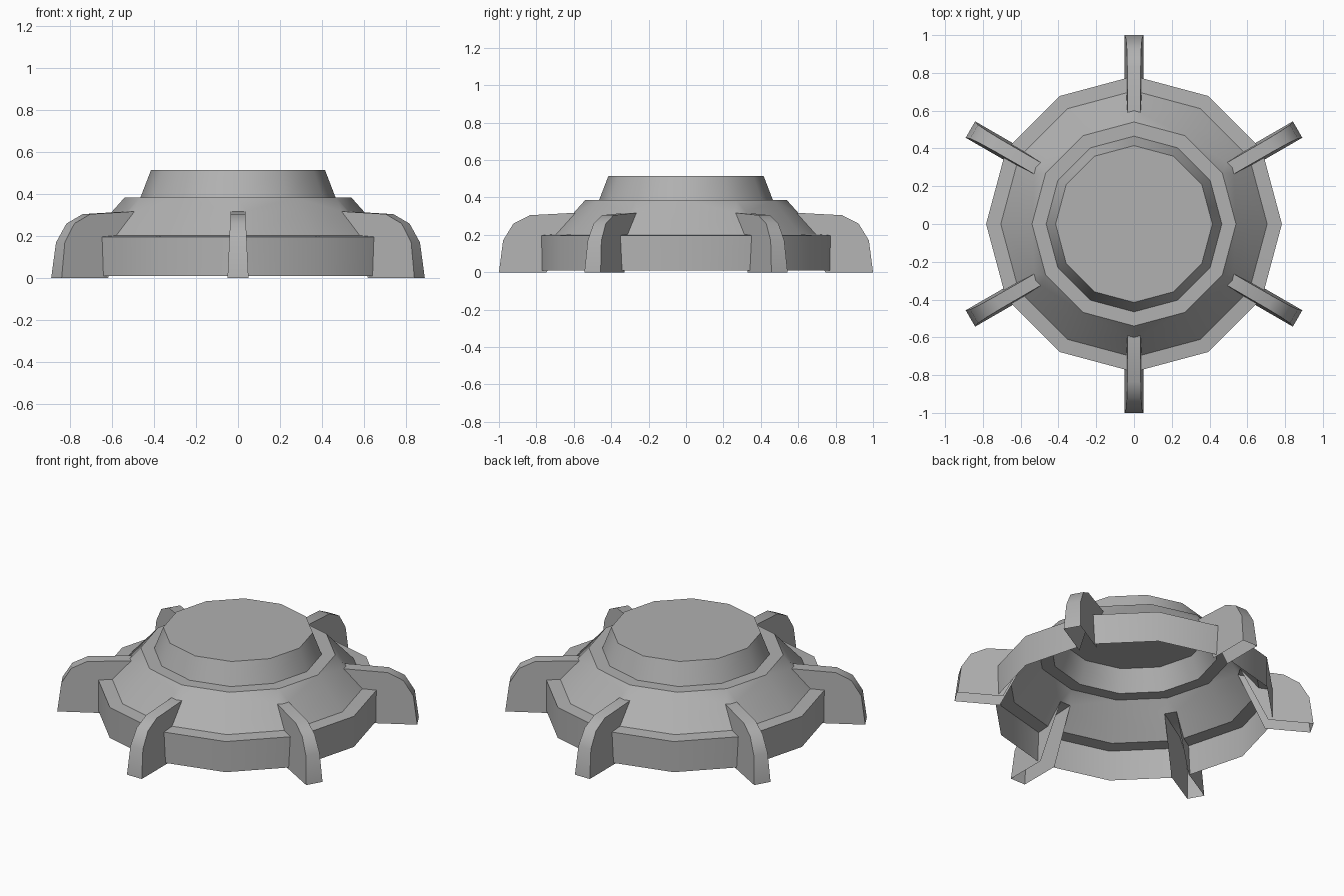
import bpy, bmesh
from math import radians, tan, cos, sin
from mathutils import Matrix, Vector

if "Cube" in bpy.data.objects:
    bpy.data.objects.remove(bpy.data.objects["Cube"])

# Dark grey finish
grey = bpy.data.materials.new("dark_grey")
grey.diffuse_color = (0.44, 0.44, 0.44, 1)
grey.use_nodes = True
grey.node_tree.nodes["Principled BSDF"].inputs["Base Color"].default_value = grey.diffuse_color


def half_width(z):
    # fins taper towards the top
    return 0.05 - 0.047 * z


def finish(name, bm):
    bmesh.ops.remove_doubles(bm, verts=bm.verts, dist=1e-4)
    mesh = bpy.data.meshes.new(name)
    bm.to_mesh(mesh)
    bm.free()
    mesh.materials.append(grey)
    obj = bpy.data.objects.new(name, mesh)
    bpy.context.collection.objects.link(obj)
    # soft shading around the sides, sharp ledges
    mesh.shade_smooth()
    mesh.set_sharp_from_angle(angle=radians(38))
    return obj


# Body: open 12-sided shell, slotted where the fins join (radius, z, slotted)
profile = [(0.783, 0.01, True), (0.783, 0.197, True), (0.705, 0.203, True),
           (0.60, 0.318, True), (0.60, 0.318, False), (0.54, 0.385, False),
           (0.465, 0.385, False), (0.415, 0.515, False)]
bm = bmesh.new()
cap = []
for k in range(6):
    start = radians(30 + 60 * k)
    rows = []
    for r, z, slotted in profile:
        w = half_width(z) if slotted else 0
        x = r - w * tan(radians(15))
        pts = [Matrix.Rotation(start, 3, 'Z') @ Vector((x, w, z)),
               Vector((r * cos(start + radians(30)), r * sin(start + radians(30)), z)),
               Matrix.Rotation(start + radians(60), 3, 'Z') @ Vector((x, -w, z))]
        rows.append([bm.verts.new(p) for p in pts])
    for j, (low, high) in enumerate(zip(rows, rows[1:])):
        if j == 3:      # slot end: both rows lie on the same edge
            continue
        # the panel above the slots also takes in the slot corners
        extra = rows[3] if j == 4 else None
        a = [low[0], extra[0], low[1]] if extra else low[:2]
        b = [low[1], extra[2], low[2]] if extra else low[1:]
        bm.faces.new(a + [high[1], high[0]])
        bm.faces.new(b + [high[2], high[1]])
    cap += [bm.verts.new(v.co) for v in rows[-1][:2]]
bm.faces.new(cap)
finish("body_shell", bm)

# Fins: hollow curved buttresses, open underneath and towards the shell
outline = [(0.745, 0), (1.0, 0), (0.978, 0.17), (0.923, 0.26),
           (0.835, 0.305), (0.5906, 0.318)]
for k in range(6):
    bm = bmesh.new()
    left = [bm.verts.new((r, half_width(z), z)) for r, z in outline]
    right = [bm.verts.new((r, -half_width(z), z)) for r, z in outline]
    bm.faces.new(right)
    bm.faces.new(left[::-1])
    for i in range(1, len(outline) - 1):
        bm.faces.new((left[i], left[i + 1], right[i + 1], right[i]))
    bmesh.ops.rotate(bm, verts=bm.verts, cent=(0, 0, 0),
                     matrix=Matrix.Rotation(radians(30 + 60 * k), 3, 'Z'))
    finish(f"fin_{k + 1}", bm)
